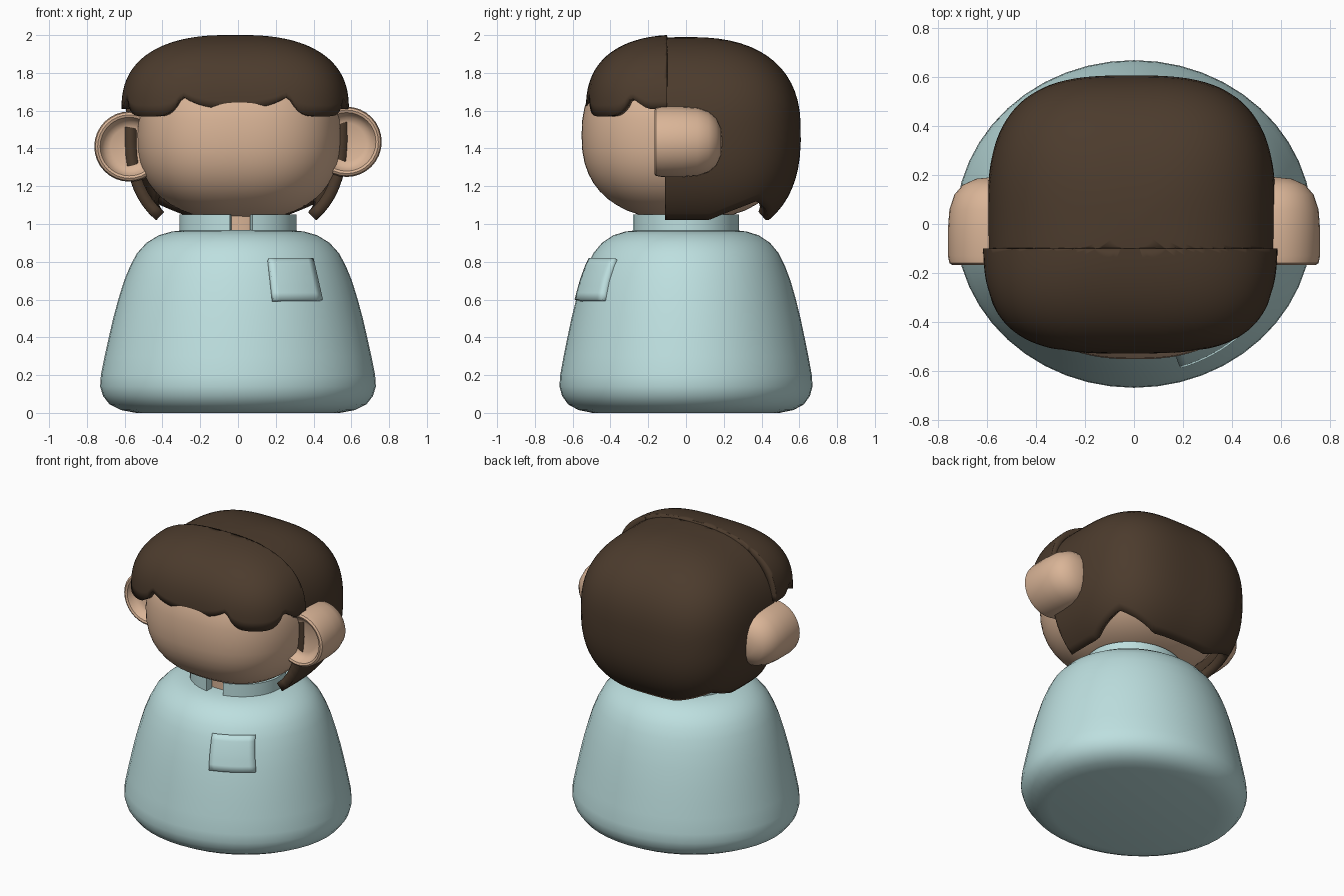
import bpy, bmesh, math
from mathutils import Matrix

if "Cube" in bpy.data.objects:
    bpy.data.objects.remove(bpy.data.objects["Cube"])


def material(name, col):
    m = bpy.data.materials.new(name)
    m.diffuse_color = (*col, 1)
    m.use_nodes = True
    m.node_tree.nodes["Principled BSDF"].inputs["Base Color"].default_value = m.diffuse_color
    return m


SKIN = material("skin", (0.70, 0.46, 0.31))
HAIR = material("dark brown hair", (0.072, 0.044, 0.026))
CLOTH = material("pale teal cloth", (0.51, 0.74, 0.74))


def finish(bm, name, mat, angle=40, closed=True):
    bmesh.ops.remove_doubles(bm, verts=bm.verts, dist=1e-5)
    if closed:
        bmesh.ops.recalc_face_normals(bm, faces=bm.faces)
    me = bpy.data.meshes.new(name)
    bm.to_mesh(me)
    bm.free()
    ob = bpy.data.objects.new(name, me)
    bpy.context.collection.objects.link(ob)
    me.materials.append(mat)
    bpy.ops.object.select_all(action='DESELECT')
    bpy.context.view_layer.objects.active = ob
    ob.select_set(True)
    bpy.ops.object.shade_smooth_by_angle(angle=math.radians(angle))
    return ob


def rings_mesh(rings, wrap=True):
    """Quads between successive rings of points."""
    bm = bmesh.new()
    vs = [[bm.verts.new(p) for p in r] for r in rings]
    n = len(rings[0])
    for a, b in zip(vs, vs[1:]):
        for i in range(n if wrap else n - 1):
            j = (i + 1) % n
            bm.faces.new((a[i], b[i], b[j], a[j]))
    return bm


def lathe(profile, sy=1.0, seg=48):
    return rings_mesh([[(r * math.cos(2 * math.pi * i / seg), sy * r * math.sin(2 * math.pi * i / seg), z)
                        for i in range(seg)] for r, z in profile])


def spow(v, e):
    return math.copysign(abs(v) ** e, v)


def blob(cx, cz, rx, ry, rz_top, rz_low, n, nh, hem=None, seg=96, rows=24):
    """Squarish ellipsoid from the top down to a hem height given by azimuth."""
    rings = []
    for k in range(rows + 1):
        ring = []
        for i in range(seg):
            a = 2 * math.pi * i / seg
            end = math.pi
            if hem:
                h = hem(a) - cz
                end = math.acos(spow(h / (rz_top if h > 0 else rz_low), n / 2))
            th = end * k / rows
            c = spow(math.cos(th), 2 / n)
            s = max(math.sin(th), 0) ** (2 / n)
            rad = (abs(math.cos(a) / rx) ** nh + abs(math.sin(a) / ry) ** nh) ** (-1 / nh)
            ring.append((cx + s * rad * math.cos(a), s * rad * math.sin(a),
                         cz + c * (rz_top if c > 0 else rz_low)))
        rings.append(ring)
    return rings_mesh(rings)


# Body
BODY = [(0.0, 0.0), (0.54, 0.0), (0.62, 0.015), (0.68, 0.045), (0.715, 0.09), (0.73, 0.14), (0.726, 0.2),
        (0.706, 0.3), (0.684, 0.4), (0.661, 0.5), (0.634, 0.6), (0.603, 0.7), (0.57, 0.78), (0.535, 0.845),
        (0.485, 0.9), (0.42, 0.94), (0.35, 0.96), (0.28, 0.968), (0.0, 0.97)]
SY = 0.67 / 0.73
finish(lathe(BODY, SY), "body", CLOTH)


def body_radius(z):
    for (r0, z0), (r1, z1) in zip(BODY, BODY[1:]):
        if z0 <= z <= z1 and z1 > z0:
            return r0 + (r1 - r0) * (z - z0) / (z1 - z0)


# Breast pocket following the body surface
rows = []
for k in range(7):
    v = k / 6
    z = 0.82 - 0.22 * v
    rows.append([])
    for i in range(9):
        x0, x1 = 0.165 + 0.025 * v, 0.40 + 0.05 * v
        x = x0 + (x1 - x0) * i / 8
        y = -SY * math.sqrt(body_radius(z) ** 2 - x * x) - 0.035
        rows[-1].append((x, y, z))
pocket = finish(rings_mesh(rows, wrap=False), "pocket", CLOTH, closed=False)
mod = pocket.modifiers.new("thickness", 'SOLIDIFY')
mod.thickness, mod.offset = 0.05, -1

# Neck and split collar band
finish(lathe([(0, 0.93), (0.24, 0.93), (0.24, 1.08), (0, 1.08)], 0.9), "neck", SKIN)
rings = []
start, end = -math.pi / 2 + 0.25, 1.5 * math.pi - 0.14
for k in range(45):
    a = start + (end - start) * k / 44
    rings.append([(r * math.cos(a), 0.91 * r * math.sin(a), z)
                  for r, z in ((0.255, 0.95), (0.31, 0.95), (0.31, 1.05), (0.255, 1.05))])
bm = rings_mesh(rings)
bmesh.ops.holes_fill(bm, edges=[e for e in bm.edges if e.is_boundary], sides=4)
finish(bm, "collar", CLOTH)

# Head
finish(blob(0.005, 1.47, 0.54, 0.553, 0.46, 0.45, 2.4, 2.5), "head", SKIN)

# Cupped ears, open to the front
EAR = [(0, -0.105), (0.10, -0.108), (0.13, -0.12), (0.146, -0.145), (0.155, -0.163), (0.168, -0.168),
       (0.18, -0.16), (0.186, -0.13), (0.186, -0.02), (0.18, 0.06), (0.16, 0.12), (0.125, 0.16),
       (0.07, 0.185), (0, 0.192)]
for side, x, z in (("left", -0.575, 1.41), ("right", 0.575, 1.435)):
    bm = lathe(EAR, seg=32)
    bmesh.ops.transform(bm, matrix=Matrix.Translation((x, 0, z)) @ Matrix.Rotation(-math.pi / 2, 4, 'X'),
                        verts=bm.verts)
    finish(bm, side + "_ear", SKIN)


# Hair: back shell with a notch at each rear corner, front shell with a scalloped hem
def back_hem(a):
    d = math.degrees(math.atan2(math.sin(a), abs(math.cos(a))))
    return 1.02 + 0.10 * max(0, 1 - abs(d - 40) / 24)


def fringe_hem(a):
    d = abs(math.degrees(math.atan2(math.cos(a), -math.sin(a))))
    if d < 29:
        return 1.61 + 0.07 * (d / 29) ** 3
    if d < 63:
        return 1.57 + 0.11 * abs((d - 46) / 17) ** 4
    return 1.61 + 0.06 * max(0, 1 - (d - 63) / 8)


def hair(name, bm, y, keep_back, thick):
    bmesh.ops.remove_doubles(bm, verts=bm.verts, dist=1e-5)
    bmesh.ops.bisect_plane(bm, geom=bm.verts[:] + bm.edges[:] + bm.faces[:], plane_co=(0, y, 0),
                           plane_no=(0, 1, 0), clear_inner=keep_back, clear_outer=not keep_back)
    ob = finish(bm, name, HAIR, 45, closed=False)
    m = ob.modifiers.new("thickness", 'SOLIDIFY')
    m.thickness, m.offset = thick, -1


hair("back_hair", blob(-0.01, 1.48, 0.59, 0.608, 0.51, 0.58, 2.5, 3.0, back_hem, 144), -0.11, True, 0.06)
hair("fringe", blob(-0.015, 1.6, 0.603, 0.53, 0.403, 0.5, 2.5, 3.3, fringe_hem, 180), -0.1, False, 0.06)
